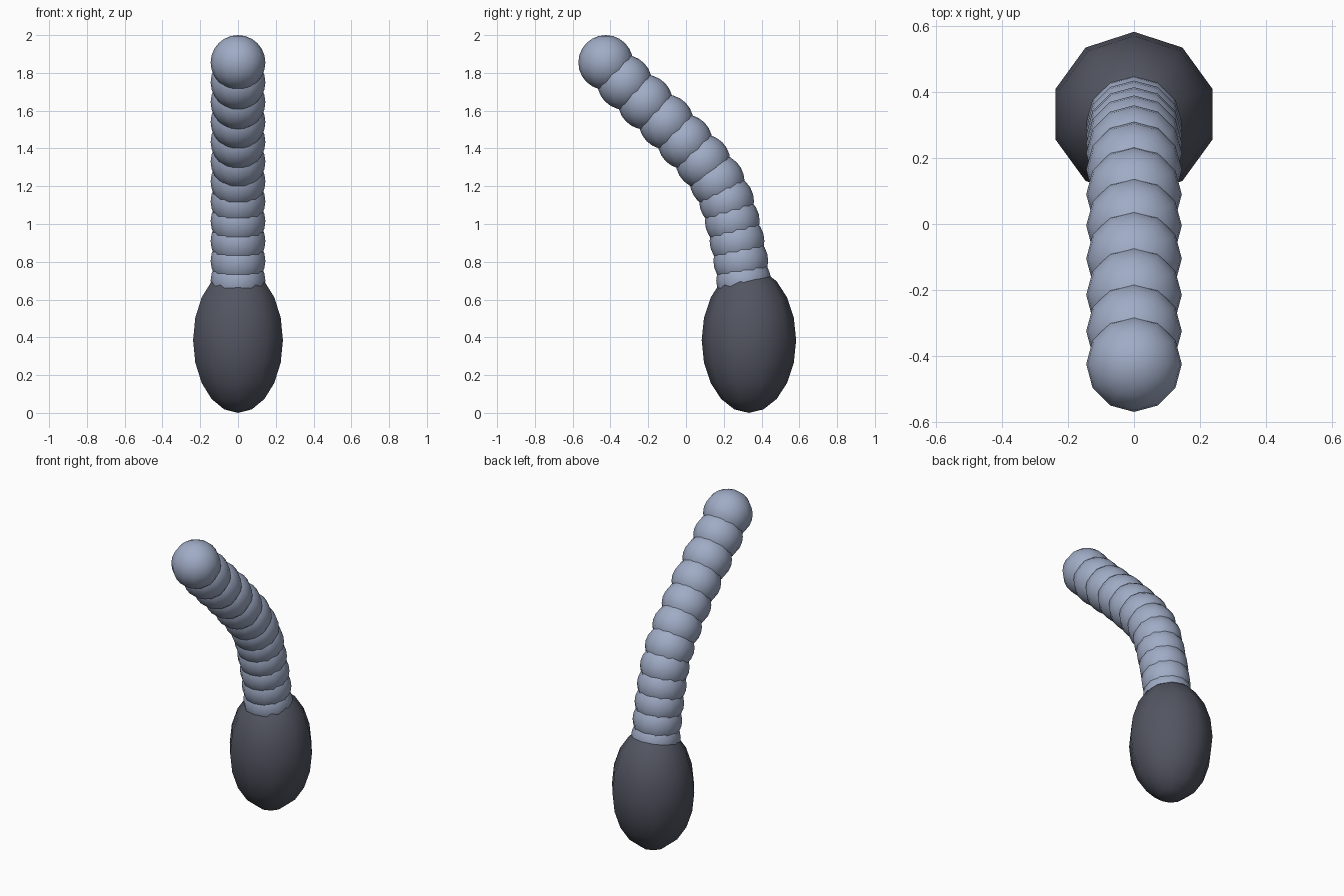
import bpy

cube = bpy.data.objects.get("Cube")
if cube:
    bpy.data.objects.remove(cube, do_unlink=True)


def material(name, colour):
    mat = bpy.data.materials.new(name)
    mat.use_nodes = True
    mat.diffuse_color = (*colour, 1)
    bsdf = next(n for n in mat.node_tree.nodes if n.type == "BSDF_PRINCIPLED")
    bsdf.inputs["Base Color"].default_value = (*colour, 1)
    return mat


def ball(name, centre, size, sides, mat):
    bpy.ops.mesh.primitive_uv_sphere_add(
        segments=sides, ring_count=sides, radius=1, location=centre)
    obj = bpy.context.object
    obj.name = name
    obj.scale = size
    bpy.ops.object.transform_apply(location=False, rotation=False, scale=True)
    bpy.ops.object.shade_smooth()
    obj.data.materials.append(mat)
    return obj


dark = material("dark slate", (0.085, 0.09, 0.12))
blue = material("blue grey", (0.35, 0.41, 0.56))

# Egg-shaped base
ball("base", (0, 0.333, 0.385), (0.25, 0.25, 0.385), 10, dark)

# Curved stalk of overlapping balls, evenly spaced in height, from tip to base
radius = 0.145
bend = [-0.425, -0.325, -0.215, -0.105, -0.005, 0.09,
        0.165, 0.215, 0.245, 0.27, 0.29, 0.305]
for i, y in enumerate(bend):
    name = "tip" if i == 0 else f"stalk_segment_{i}"
    ball(name, (0, y, 2 - radius - 0.105 * i), (radius,) * 3, 12, blue)
